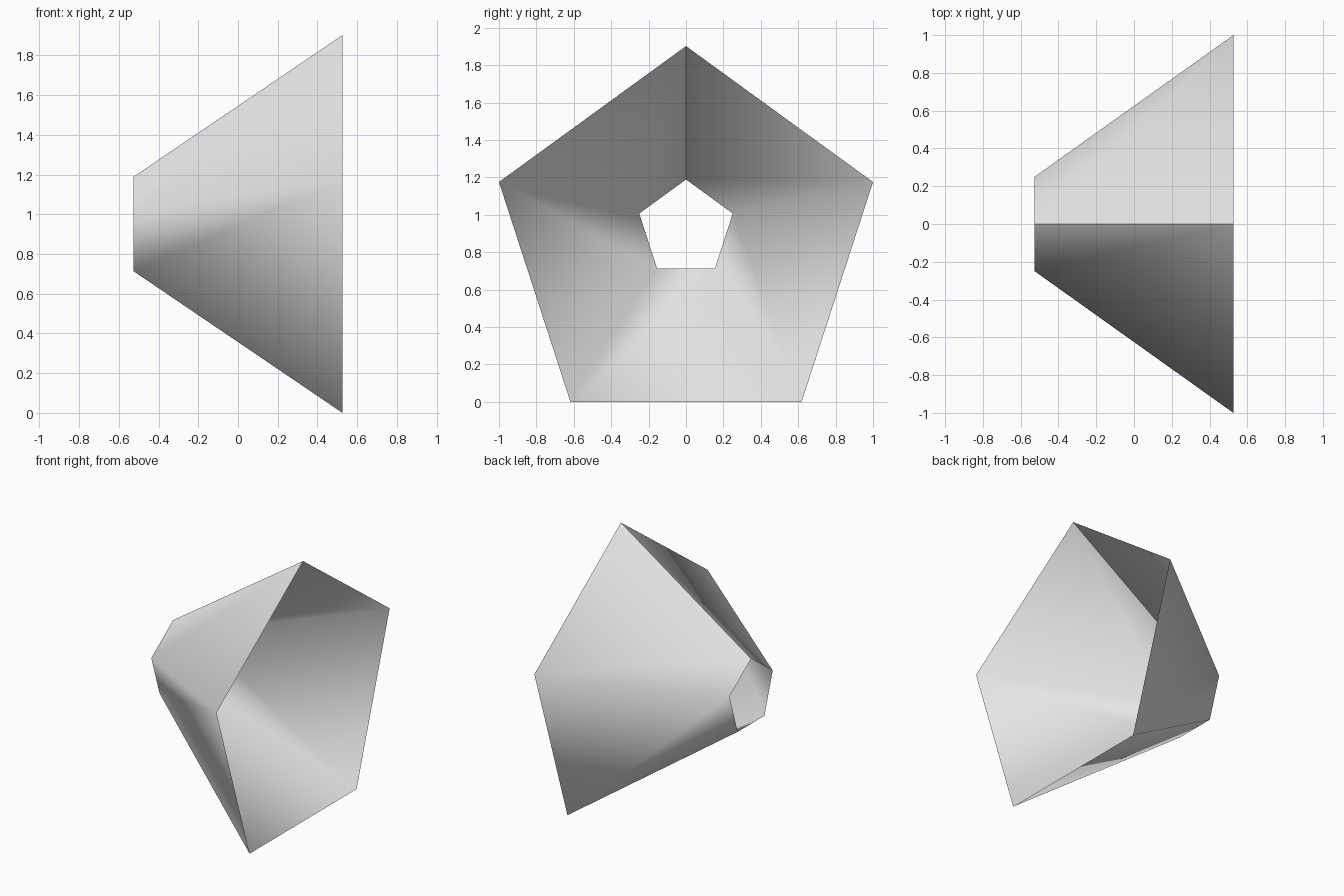
import bpy
import bmesh
from math import sin, cos, tau

if "Cube" in bpy.data.objects:
    bpy.data.objects.remove(bpy.data.objects["Cube"])

SIDES = 5
RADIUS = 1 / sin(tau / SIDES)
HALF_LENGTH = 0.526
MID_Z = RADIUS * (1 + cos(tau / 10)) / 2
TAPER = 0.25

# Light grey material
grey = bpy.data.materials.new("light grey")
grey.use_nodes = True
colour = (0.8, 0.8, 0.8, 1)
grey.diffuse_color = colour
grey.node_tree.nodes["Principled BSDF"].inputs["Base Color"].default_value = colour

bm = bmesh.new()


def ring(x, scale):
    """Pentagon with its point up; the last corner repeats the first as an open seam."""
    centre = RADIUS - MID_Z
    return [bm.verts.new((x,
                          scale * RADIUS * sin(tau * i / SIDES),
                          MID_Z + scale * (RADIUS * cos(tau * i / SIDES) - centre)))
            for i in range(SIDES + 1)]


# Tapered open shell between the narrow and the wide mouth
narrow = ring(-HALF_LENGTH, TAPER)
wide = ring(HALF_LENGTH, 1)
for i in range(SIDES):
    face = bm.faces.new((narrow[i], wide[i], wide[i + 1], narrow[i + 1]))
    face.smooth = True
    # Normals point away from the axis
    face.normal_update()
    middle = face.calc_center_median()
    if face.normal.y * middle.y + face.normal.z * (middle.z - MID_Z) < 0:
        face.normal_flip()

mesh = bpy.data.meshes.new("tapered_shell")
bm.to_mesh(mesh)
bm.free()
mesh.materials.append(grey)
shell = bpy.data.objects.new("tapered_shell", mesh)
bpy.context.scene.collection.objects.link(shell)
